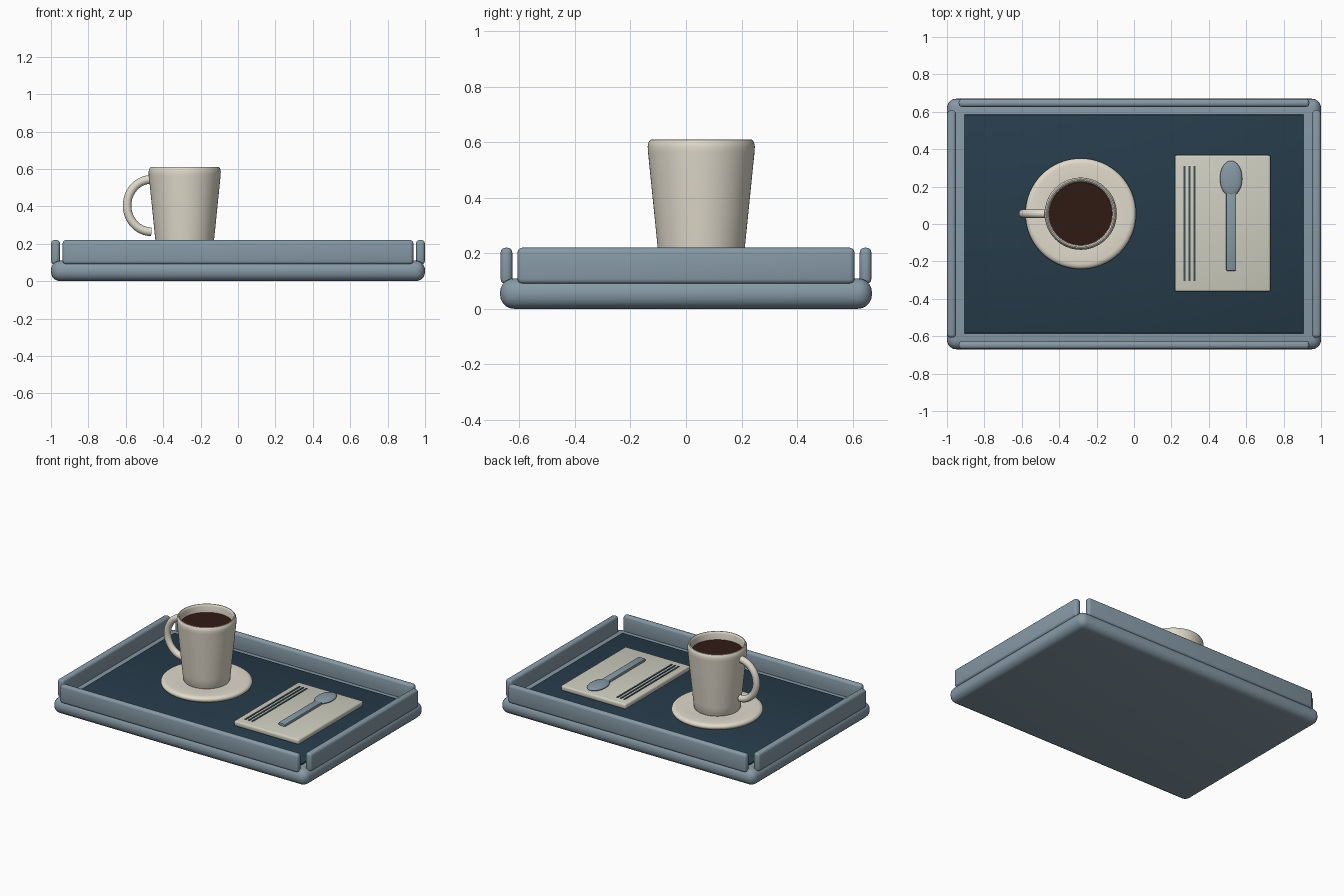
import bpy, math

if "Cube" in bpy.data.objects:
    bpy.data.objects.remove(bpy.data.objects["Cube"])


def material(name, rgb):
    m = bpy.data.materials.new(name)
    m.diffuse_color = (*rgb, 1)
    m.use_nodes = True
    m.node_tree.nodes["Principled BSDF"].inputs["Base Color"].default_value = m.diffuse_color
    return m


TRAY = material("blue_grey", (0.24, 0.32, 0.38))
MAT = material("dark_blue", (0.02, 0.045, 0.07))
CREAM = material("cream", (0.75, 0.70, 0.60))
CLOTH = material("linen", (0.62, 0.62, 0.53))
COFFEE = material("coffee_brown", (0.03, 0.011, 0.007))
STRIPE = material("stripe_grey", (0.05, 0.075, 0.09))


def finish(ob, name, mat, angle=40):
    ob.name = name
    ob.data.materials.append(mat)
    bpy.ops.object.select_all(action='DESELECT')
    ob.select_set(True)
    bpy.context.view_layer.objects.active = ob
    bpy.ops.object.shade_smooth_by_angle(angle=math.radians(angle))
    return ob


def box(name, lo, hi, mat, bevel=0.0, segments=3):
    """Box between two corners with rounded edges."""
    bpy.ops.mesh.primitive_cube_add(size=1, location=[(a + b) / 2 for a, b in zip(lo, hi)])
    ob = bpy.context.object
    ob.scale = [b - a for a, b in zip(lo, hi)]
    bpy.ops.object.transform_apply(location=False, rotation=False, scale=True)
    if bevel:
        mod = ob.modifiers.new("round", 'BEVEL')
        mod.width, mod.segments = bevel, segments
        bpy.ops.object.modifier_apply(modifier=mod.name)
    return finish(ob, name, mat)


def lathe(name, profile, centre, mat, n=64):
    """Revolve (radius, z) points; end points on the axis become poles."""
    verts, faces, rings = [], [], []
    for r, z in profile:
        count = 1 if r == 0 else n
        rings.append([len(verts) + i for i in range(count)])
        verts += [(r * math.cos(math.tau * i / n), r * math.sin(math.tau * i / n), z)
                  for i in range(count)]
    for a, b in zip(rings, rings[1:]):
        for i in range(n):
            j = (i + 1) % n
            f = [a[i % len(a)], a[j % len(a)], b[j % len(b)], b[i % len(b)]]
            faces.append(list(dict.fromkeys(f)))
    me = bpy.data.meshes.new(name)
    me.from_pydata(verts, [], faces)
    ob = bpy.data.objects.new(name, me)
    ob.location = (*centre, 0)
    bpy.context.collection.objects.link(ob)
    return finish(ob, name, mat)


# Tray base, inlaid mat and four separate rim walls
box("tray_base", (-1, -0.67, 0), (1, 0.67, 0.11), TRAY, 0.05, 5)
box("tray_mat", (-0.91, -0.585, 0.09), (0.91, 0.585, 0.12), MAT, 0.006, 2)
for s, side in ((-1, "front"), (1, "back")):
    y = sorted((s * 0.626, s * 0.668))
    box(side + "_wall", (-0.937, y[0], 0.09), (0.937, y[1], 0.22), TRAY, 0.017)
for s, side in ((-1, "left"), (1, "right")):
    x = sorted((s * 0.952, s * 0.999))
    box(side + "_wall", (x[0], -0.607, 0.09), (x[1], 0.607, 0.22), TRAY, 0.017)

# Saucer, cup and coffee share one axis
CUP = (-0.285, 0.055)
lathe("saucer", [(0, 0.12), (0.265, 0.12), (0.283, 0.124), (0.293, 0.133), (0.296, 0.142),
                 (0.293, 0.151), (0.283, 0.159), (0.268, 0.162), (0.2, 0.157), (0, 0.155)],
      CUP, CREAM)
lathe("cup", [(0, 0.15), (0.135, 0.15), (0.146, 0.154), (0.152, 0.165), (0.157, 0.22),
              (0.192, 0.565), (0.193, 0.585), (0.190, 0.600), (0.184, 0.609), (0.178, 0.610),
              (0.173, 0.606), (0.170, 0.595), (0.167, 0.55), (0.135, 0.19), (0, 0.185)],
      CUP, CREAM)
lathe("coffee", [(0, 0.535), (0.167, 0.535), (0.1685, 0.555), (0, 0.555)], CUP, COFFEE)

# Cup handle: half loop swept with a round section
curve = bpy.data.curves.new("cup_handle", 'CURVE')
curve.dimensions = '3D'
curve.bevel_depth, curve.bevel_resolution = 0.0235, 5
curve.use_fill_caps = True
path = curve.splines.new('POLY')
path.points.add(32)
for i, p in enumerate(path.points):
    a = math.pi * (0.5 + i / 32)
    p.co = (-0.463 + 0.13 * math.cos(a), CUP[1], 0.404 + 0.14 * math.sin(a), 1)
handle = bpy.data.objects.new("cup_handle", curve)
bpy.context.collection.objects.link(handle)
bpy.context.view_layer.objects.active = handle
handle.select_set(True)
bpy.ops.object.select_all(action='DESELECT')
handle.select_set(True)
bpy.ops.object.convert(target='MESH')
finish(bpy.context.object, "cup_handle", CREAM)

# Folded napkin with three stripes
box("napkin", (0.218, -0.362, 0.118), (0.73, 0.368, 0.156), CLOTH, 0.012)
for i in range(3):
    x = 0.27 + 0.027 * i
    box(f"napkin_stripe_{i + 1}", (x - 0.006, -0.305, 0.15), (x + 0.006, 0.31, 0.16), STRIPE)

# Spoon: flat handle and oval bowl
box("spoon_handle", (0.492, -0.25, 0.154), (0.546, 0.19, 0.175), TRAY, 0.006, 2)
bpy.ops.mesh.primitive_uv_sphere_add(segments=32, ring_count=16, radius=1, location=(0.519, 0.243, 0.167))
bpy.context.object.scale = (0.06, 0.095, 0.018)
bpy.ops.object.transform_apply(location=False, rotation=False, scale=True)
finish(bpy.context.object, "spoon_bowl", TRAY)
